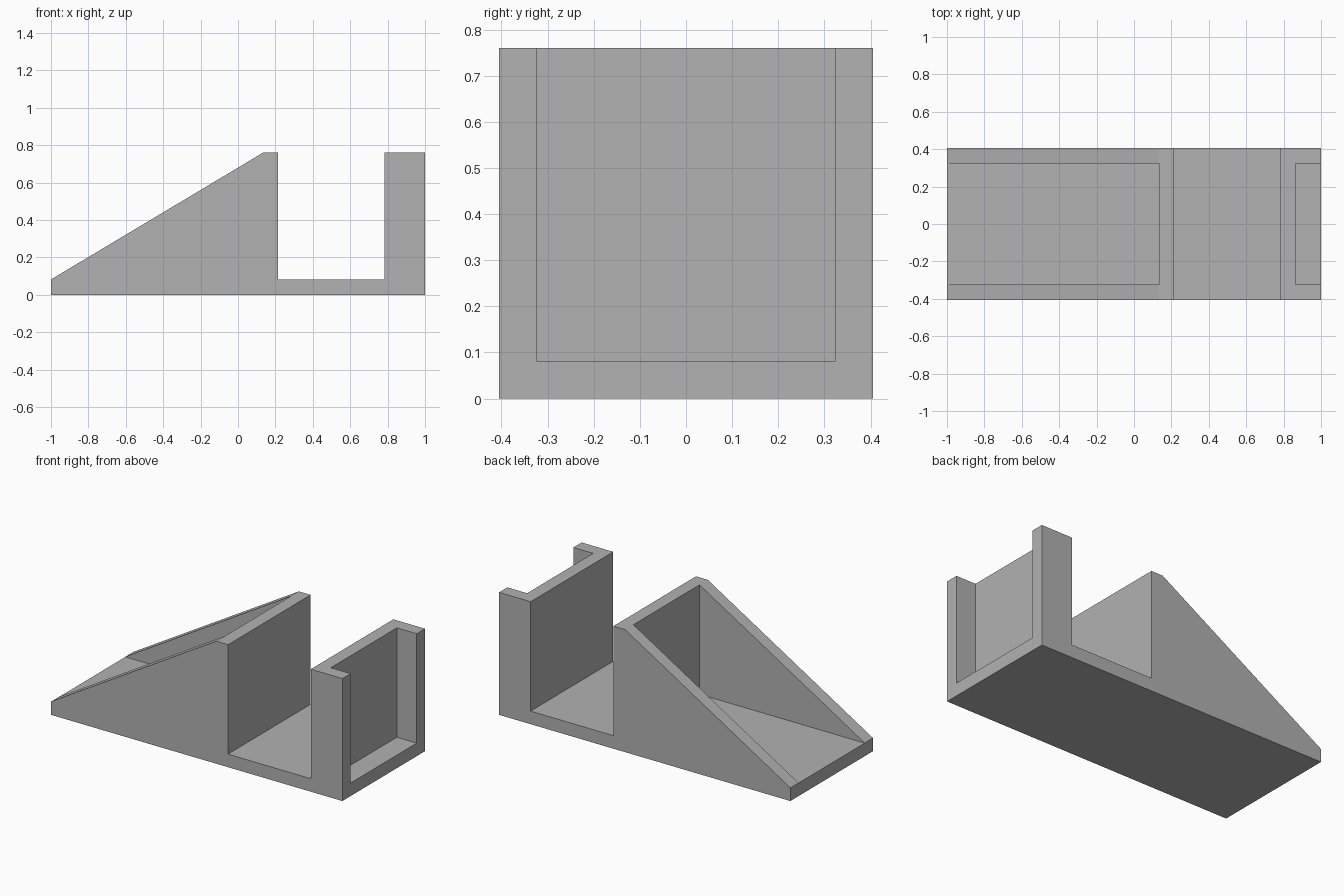
import bpy
import bmesh

cube = bpy.data.objects.get("Cube")
if cube:
    bpy.data.objects.remove(cube, do_unlink=True)

HALF_WIDTH = 0.405   # outer half depth
WALL = 0.081         # wall and floor thickness
TOP = 0.76
SLOT_LEFT, SLOT_RIGHT = 0.215, 0.783

grey = bpy.data.materials.new("plain grey")
grey.use_nodes = True
COLOUR = (0.445, 0.445, 0.445, 1)
grey.diffuse_color = COLOUR
grey.node_tree.nodes["Principled BSDF"].inputs["Base Color"].default_value = COLOUR


def extrude_profile(name, profile, half):
    """Solid made by sweeping an x-z profile from -half to +half in y."""
    bm = bmesh.new()
    face = bm.faces.new([bm.verts.new((x, -half, z)) for x, z in profile])
    swept = bmesh.ops.extrude_face_region(bm, geom=[face])["geom"]
    verts = [v for v in swept if isinstance(v, bmesh.types.BMVert)]
    bmesh.ops.translate(bm, verts=verts, vec=(0, 2 * half, 0))
    bmesh.ops.recalc_face_normals(bm, faces=bm.faces)
    mesh = bpy.data.meshes.new(name)
    bm.to_mesh(mesh)
    bm.free()
    mesh.materials.append(grey)
    obj = bpy.data.objects.new(name, mesh)
    bpy.context.collection.objects.link(obj)
    return obj


def cut_pocket(body, x0, x1):
    """Hollow the body between x0 and x1, leaving floor and side walls."""
    cutter = extrude_profile("pocket_cutter",
                             [(x0, WALL), (x1, WALL), (x1, 1), (x0, 1)],
                             HALF_WIDTH - WALL)
    cutter.hide_render = True
    mod = body.modifiers.new("pocket", 'BOOLEAN')
    mod.operation = 'DIFFERENCE'
    mod.solver = 'EXACT'
    mod.object = cutter
    bpy.context.view_layer.objects.active = body
    bpy.ops.object.modifier_apply(modifier=mod.name)
    bpy.data.objects.remove(cutter, do_unlink=True)


# Sloped stand with a square slot and an upright end block
stand = extrude_profile("sloped_stand", [
    (-1, 0), (1, 0), (1, TOP), (SLOT_RIGHT, TOP), (SLOT_RIGHT, WALL),
    (SLOT_LEFT, WALL), (SLOT_LEFT, TOP), (SLOT_LEFT - WALL, TOP),
    (-1, WALL + 0.001)], HALF_WIDTH)

# Pocket under the slope, and the recess in the end block
cut_pocket(stand, -1.1, SLOT_LEFT - WALL)
cut_pocket(stand, SLOT_RIGHT + WALL, 1.1)
